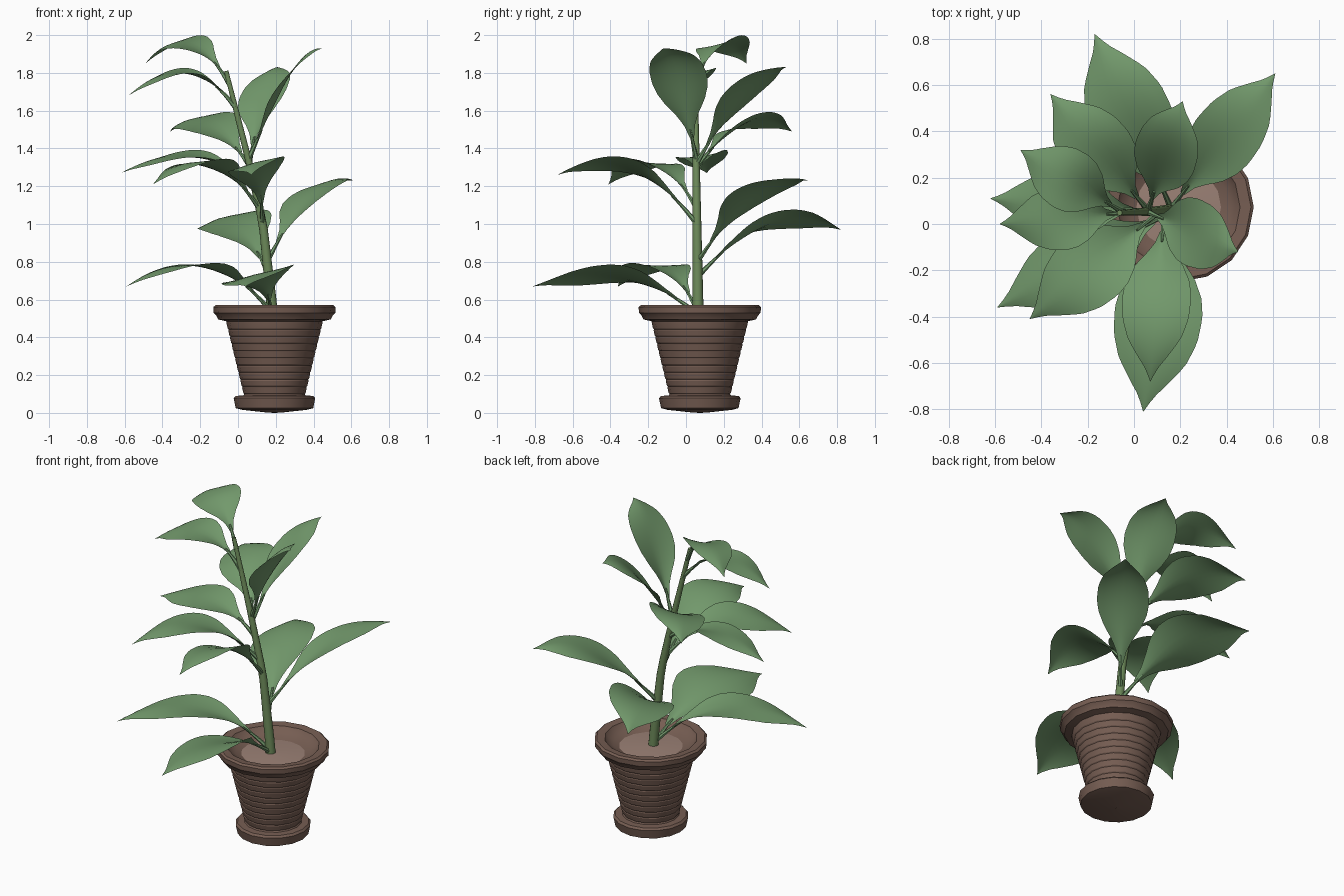
import bpy, math
from mathutils import Vector

if "Cube" in bpy.data.objects:
    bpy.data.objects.remove(bpy.data.objects["Cube"])


def material(name, rgb):
    m = bpy.data.materials.new(name)
    m.diffuse_color = (*rgb, 1)
    m.use_nodes = True
    m.node_tree.nodes["Principled BSDF"].inputs["Base Color"].default_value = m.diffuse_color
    return m


GREEN = material("leaf_green", (0.17, 0.32, 0.15))
STEM = material("stem_green", (0.15, 0.25, 0.10))
CLAY = material("clay_brown", (0.18, 0.11, 0.085))
SOIL = material("soil_tan", (0.33, 0.22, 0.18))


def mesh_object(name, verts, faces, mat, angle=None):
    me = bpy.data.meshes.new(name)
    me.from_pydata(verts, [], faces)
    me.materials.append(mat)
    ob = bpy.data.objects.new(name, me)
    bpy.context.collection.objects.link(ob)
    for p in me.polygons:
        p.use_smooth = True
    if angle:
        bpy.ops.object.select_all(action='DESELECT')
        bpy.context.view_layer.objects.active = ob
        ob.select_set(True)
        bpy.ops.object.shade_smooth_by_angle(angle=math.radians(angle))
    return ob


def lerp(table, x):
    for (a, p), (b, q) in zip(table, table[1:]):
        if x <= b:
            return p + (q - p) * max(0, x - a) / (b - a)
    return table[-1][1]


def lathe(name, profile, centre, mat, n=16):
    verts = [(centre[0] + r * math.cos(2 * math.pi * i / n),
              centre[1] + r * math.sin(2 * math.pi * i / n), z)
             for r, z in profile for i in range(n)]
    faces = [(k * n + i, k * n + (i + 1) % n, (k + 1) * n + (i + 1) % n, (k + 1) * n + i)
             for k in range(len(profile) - 1) for i in range(n)]
    return mesh_object(name, verts, faces, mat, 25)


def tube(name, pts, radii, mat, n=8):
    verts, faces = [], []
    for k, p in enumerate(pts):
        t = (pts[min(k + 1, len(pts) - 1)] - pts[max(k - 1, 0)]).normalized()
        u = t.cross(Vector((0.3, 1, 0.1))).normalized()
        v = t.cross(u)
        for i in range(n):
            a = 2 * math.pi * i / n
            verts.append(p + (u * math.cos(a) + v * math.sin(a)) * radii[k])
    for k in range(len(pts) - 1):
        for i in range(n):
            j = (i + 1) % n
            faces.append((k * n + i, k * n + j, k * n + n + j, k * n + n + i))
    faces.append(tuple(range((len(pts) - 1) * n, len(pts) * n)))
    return mesh_object(name, verts, faces, mat, 50)


# Pot: foot, ridged tapering body, flared rim, inner slope
C = (0.193, 0.073)
profile = [(0.002, 0.0), (0.04, 0.002), (0.17, 0.016), (0.205, 0.025), (0.216, 0.078),
           (0.205, 0.090), (0.165, 0.092)]
for k in range(10):
    z = 0.10 + 0.038 * k
    r = 0.160 + 0.0092 * k
    profile += [(r, z), (r + 0.005, z + 0.006), (r + 0.011, z + 0.032)]
profile += [(0.255, 0.485), (0.298, 0.495), (0.308, 0.515), (0.322, 0.53), (0.324, 0.560),
            (0.312, 0.570), (0.265, 0.565), (0.250, 0.545), (0.215, 0.525), (0.175, 0.512)]
lathe("pot", profile, C, CLAY)
lathe("soil", [(0.19, 0.514), (0.10, 0.520), (0.002, 0.522)], C, SOIL)

# Leaning stem
SX = [(0.48, 0.185), (0.6, 0.176), (1.0, 0.132), (1.3, 0.065), (1.82, -0.065)]


def stem_point(z):
    return Vector((lerp(SX, z), 0.064 - 0.012 * (z - 0.5), z))


zs = [0.50 + 1.31 * k / 14 for k in range(15)]
tube("stem", [stem_point(z) for z in zs], [0.03 - 0.018 * k / 14 for k in range(15)], STEM, 10)

# Leaves: (height on stem, height at middle, tip, half width, lift of outer part)
LEAVES = [
    (0.72, 0.965, (-0.17, 0.82, 0.97), 0.190, 0.035),
    (1.30, 1.49, (-0.36, 0.56, 1.49), 0.165, 0.04),
    (0.80, 1.10, (0.61, 0.65, 1.23), 0.150, 0.04),
    (1.32, 1.62, (0.21, 0.53, 1.83), 0.145, 0.05),
    (1.34, 1.68, (0.45, -0.12, 1.93), 0.150, 0.065),
    (0.52, 0.72, (0.04, -0.81, 0.67), 0.197, 0.0),
    (1.00, 1.275, (0.07, -0.68, 1.26), 0.155, 0.02),
    (0.53, 0.775, (-0.59, -0.36, 0.67), 0.165, 0.0),
    (1.08, 1.30, (-0.45, -0.41, 1.21), 0.165, 0.02),
    (1.62, 1.80, (-0.58, 0.00, 1.68), 0.138, 0.0),
    (1.22, 1.36, (-0.62, 0.11, 1.27), 0.140, 0.0),
    (1.74, 1.935, (-0.49, 0.32, 1.85), 0.140, 0.02),
]
WIDTH = [(0, 0.07), (0.1, 0.20), (0.18, 0.42), (0.26, 0.70), (0.37, 0.93), (0.47, 1.0),
         (0.61, 0.95), (0.74, 0.76), (0.85, 0.43), (0.925, 0.17), (0.97, 0.07), (1, 0.0)]
UP = Vector((-0.26, -0.12, 0.96))      # leaves share the lean of the stem
ROWS, COLS, START = 22, 8, 0.14


def leaf(i, base_z, mid_z, tip, half, lift):
    p0, p2 = stem_point(base_z), Vector(tip)
    mid = p0.lerp(p2, 0.47)
    mid.z = mid_z
    p1 = mid * 2 - (p0 + p2) / 2

    def spine(t):
        p = p0 * (1 - t) ** 2 + p1 * 2 * t * (1 - t) + p2 * t * t
        p.z += lift * 6.75 * t * t * (1 - t)
        return p

    side = (p2 - p0).cross(UP).normalized()
    verts, faces = [], []
    for r in range(ROWS + 1):
        s = r / ROWS
        t = START + (1 - START) * s
        tangent = (spine(t + 0.01) - spine(t - 0.01)).normalized()
        normal = side.cross(tangent).normalized()
        w = half * max(lerp(WIDTH, s), 0.004)
        cup = 0.5 * (1 - s) ** 1.5 - 0.25 * s   # cupped at petiole, arched outward
        for c in range(COLS + 1):
            x = 2 * c / COLS - 1
            verts.append(spine(t) + side * (w * x) + normal * (w * cup * (abs(x) ** 1.5 - 0.2)))
    m = COLS + 1
    for r in range(ROWS):
        for c in range(COLS):
            a = r * m + c
            faces.append((a, a + 1, a + m + 1, a + m))
    mesh_object(f"leaf_{i:02d}", verts, faces, GREEN)
    ts = [0.2 * k / 6 for k in range(7)]
    tube(f"petiole_{i:02d}", [spine(t) for t in ts], [0.015 - 0.0016 * k for k in range(7)], GREEN, 6)


for i, spec in enumerate(LEAVES, 1):
    leaf(i, *spec)
